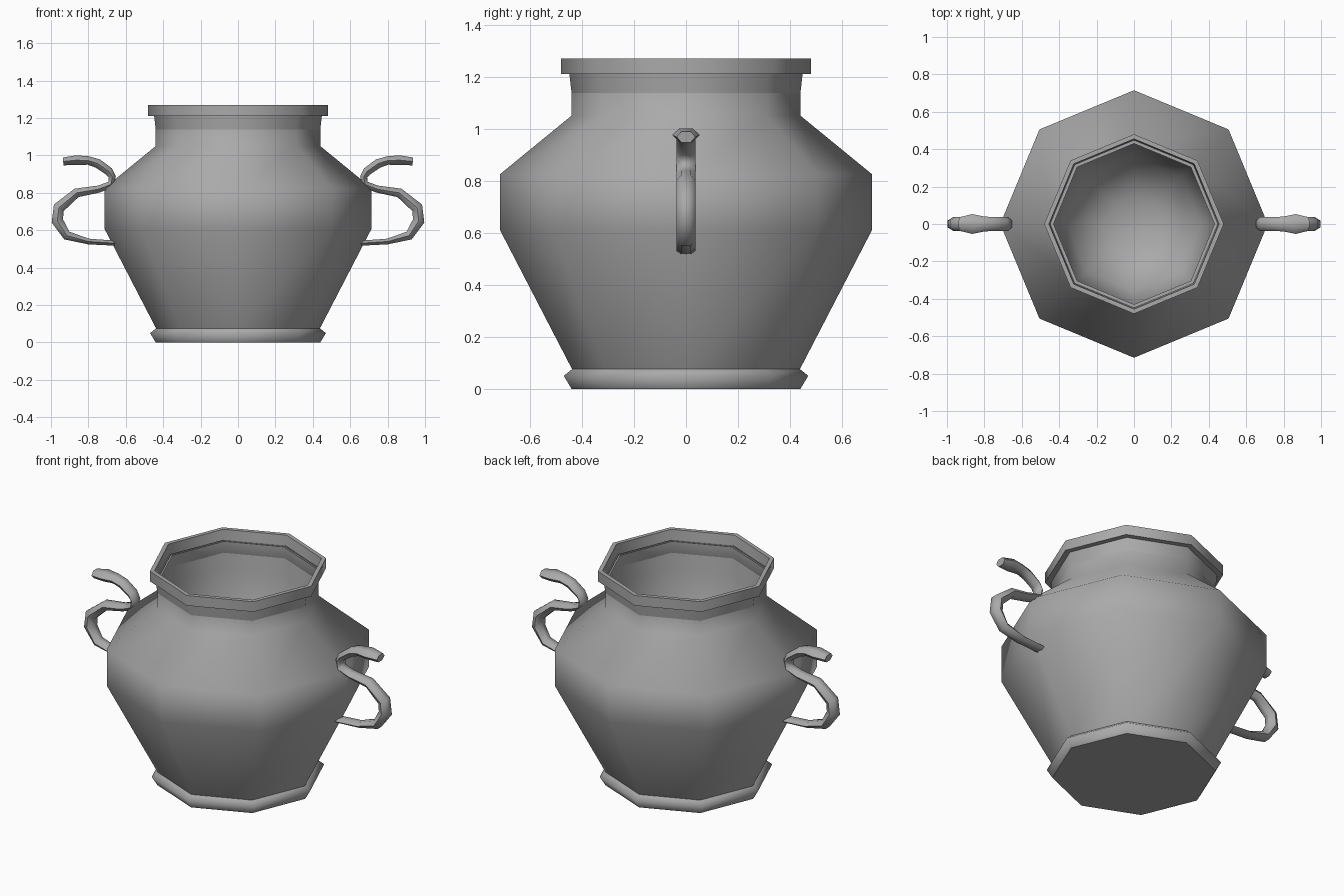
import bpy
import bmesh
from math import cos, sin, pi, radians
from mathutils import Vector

cube = bpy.data.objects.get("Cube")
if cube:
    bpy.data.objects.remove(cube)

# Single stone grey material
GREY = (0.4, 0.4, 0.4, 1)
stone = bpy.data.materials.new("stone_grey")
stone.use_nodes = True
stone.diffuse_color = GREY
bsdf = stone.node_tree.nodes["Principled BSDF"]
bsdf.inputs["Base Color"].default_value = GREY
bsdf.inputs["Roughness"].default_value = 0.8


def finish(name, bm, angle):
    mesh = bpy.data.meshes.new(name)
    bm.to_mesh(mesh)
    bm.free()
    mesh.materials.append(stone)
    obj = bpy.data.objects.new(name, mesh)
    bpy.context.collection.objects.link(obj)
    bpy.ops.object.select_all(action='DESELECT')
    obj.select_set(True)
    bpy.context.view_layer.objects.active = obj
    bpy.ops.object.shade_smooth_by_angle(angle=radians(angle))
    return obj


def bridge(bm, rings):
    for a, b in zip(rings, rings[1:]):
        n = len(a)
        for i in range(n):
            j = (i + 1) % n
            bm.faces.new((a[i], a[j], b[j], b[i]))


def lathe(name, profile, angle, sides=8, cap_start=False, cap_end=False):
    """Turn a (radius, height) profile around z."""
    bm = bmesh.new()
    rings = [[bm.verts.new((r * cos(2 * pi * i / sides), r * sin(2 * pi * i / sides), z))
              for i in range(sides)] for r, z in profile]
    bridge(bm, rings)
    if cap_start:
        bm.faces.new(rings[0][::-1])
    if cap_end:
        bm.faces.new(rings[-1])
    return finish(name, bm, angle)


# Jar wall, foot, lip and hollow
lathe("body", [(0.43, 0.06), (0.715, 0.61), (0.715, 0.825), (0.44, 1.05), (0.44, 1.215)], 60)
lathe("foot_ring", [(0.44, 0.0), (0.47, 0.05), (0.435, 0.078)], 80)
lathe("underside", [(0.40, 0.0), (0.44, 0.0)][::-1], 30, cap_end=False, cap_start=True)
lathe("lip", [(0.43, 1.21), (0.48, 1.21), (0.48, 1.27), (0.455, 1.27)], 60)
lathe("hollow", [(0.455, 1.27), (0.43, 1.05), (0.36, 0.5), (0.15, 0.38)], 180, cap_end=True)

# Handle path: x, z, half thickness, half width; ends in a flared tip
PATH = [
    (0.64, 0.53, 0.014, 0.037), (0.80, 0.54, 0.016, 0.037),
    (0.915, 0.572, 0.026, 0.037), (0.966, 0.65, 0.033, 0.037),
    (0.958, 0.72, 0.033, 0.037), (0.863, 0.80, 0.026, 0.037),
    (0.745, 0.82, 0.02, 0.037), (0.68, 0.845, 0.02, 0.037),
    (0.672, 0.885, 0.02, 0.037), (0.69, 0.915, 0.024, 0.037),
    (0.75, 0.957, 0.026, 0.037), (0.80, 0.973, 0.024, 0.04),
    (0.865, 0.975, 0.027, 0.053), (0.935, 0.968, 0.022, 0.036),
]


def handle(name, side, sides=6):
    bm = bmesh.new()
    points = [Vector((x, 0, z)) for x, z, _, _ in PATH]
    rings = []
    for k, (_, _, thick, width) in enumerate(PATH):
        ahead = points[min(k + 1, len(points) - 1)]
        behind = points[max(k - 1, 0)]
        along = (ahead - behind).normalized()
        across = Vector((-along.z, 0, along.x))
        ring = []
        for i in range(sides):
            a = 2 * pi * i / sides
            p = points[k] + across * (thick * 1.1 * sin(a)) + Vector((0, width * cos(a), 0))
            ring.append(bm.verts.new((p.x * side, p.y, p.z)))
        rings.append(ring)
    bridge(bm, rings)
    bm.faces.new(rings[0])
    bm.faces.new(rings[-1])
    bmesh.ops.recalc_face_normals(bm, faces=bm.faces)
    return finish(name, bm, 65)


handle("left_handle", 1)
handle("right_handle", -1)
